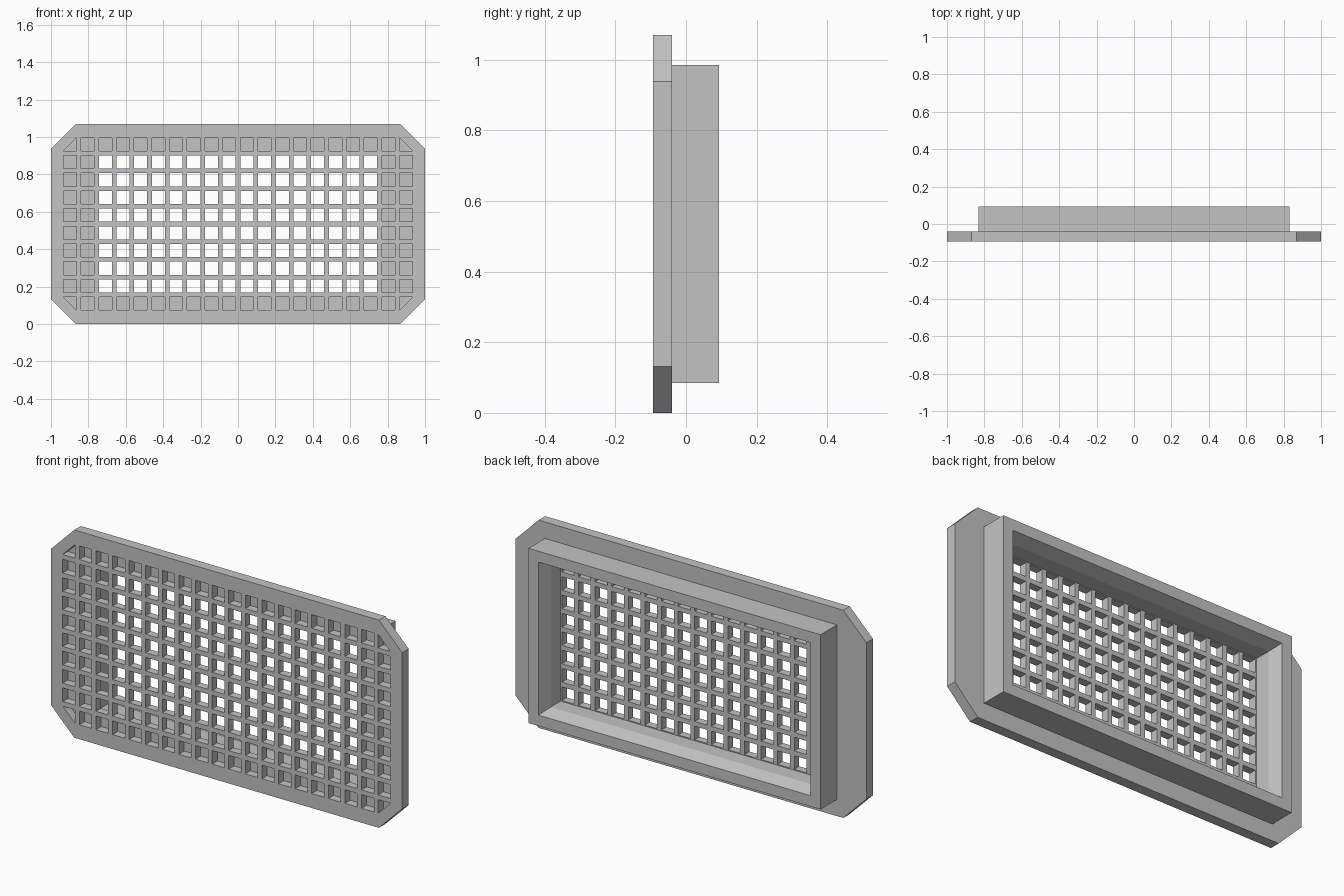
import bpy, bmesh

if "Cube" in bpy.data.objects:
    bpy.data.objects.remove(bpy.data.objects["Cube"])

MID = 0.535            # height of the centre line
PITCH, HALF = 0.0946, 0.035
FRONT, PLATE_BACK, BACK = -0.093, -0.04, 0.093

grey = bpy.data.materials.new("plain grey")
grey.diffuse_color = (0.55, 0.55, 0.55, 1)
grey.use_nodes = True
grey.node_tree.nodes["Principled BSDF"].inputs["Base Color"].default_value = grey.diffuse_color


def add_loft(bm, sections):
    """Closed solid through matching outlines; each section is (y, [(x, z), ...])."""
    rings = [[bm.verts.new((x, y, z + MID)) for x, z in pts] for y, pts in sections]
    n = len(rings[0])
    bm.faces.new(rings[0])
    bm.faces.new(rings[-1][::-1])
    for a, b in zip(rings, rings[1:]):
        for i in range(n):
            j = (i + 1) % n
            bm.faces.new((a[j], a[i], b[i], b[j]))


def make_object(name, bm):
    bmesh.ops.recalc_face_normals(bm, faces=bm.faces)
    mesh = bpy.data.meshes.new(name)
    bm.to_mesh(mesh)
    bm.free()
    mesh.materials.append(grey)
    ob = bpy.data.objects.new(name, mesh)
    bpy.context.collection.objects.link(ob)
    return ob


def loft_object(name, sections):
    bm = bmesh.new()
    add_loft(bm, sections)
    return make_object(name, bm)


def rect(hx, hz, cx=0, cz=0):
    return [(cx - hx, cz - hz), (cx + hx, cz - hz), (cx + hx, cz + hz), (cx - hx, cz + hz)]


def combine(target, tool, operation):
    mod = target.modifiers.new(operation.lower(), 'BOOLEAN')
    mod.operation, mod.solver, mod.object = operation, 'EXACT', tool
    bpy.context.view_layer.objects.active = target
    bpy.ops.object.modifier_apply(modifier=mod.name)
    bpy.data.objects.remove(tool)


# Front plate with cut corners
w, h, c = 1.0, 0.535, 0.132
octagon = [(-w + c, -h), (w - c, -h), (w, -h + c), (w, h - c),
           (w - c, h), (-w + c, h), (-w, h - c), (-w, -h + c)]
cover = loft_object("grille_cover", [(FRONT, octagon), (PLATE_BACK, octagon)])

# Rectangular collar behind the plate
collar = loft_object("collar", [(-0.046, rect(0.832, 0.45)), (BACK, rect(0.832, 0.45))])
combine(cover, collar, 'UNION')

# Opening in the collar, flared towards the back
pocket = loft_object("pocket_cutter", [
    (-0.053, rect(0.752, 0.371)), (0.028, rect(0.752, 0.371)),
    (BACK, rect(0.775, 0.394)), (BACK + 0.02, rect(0.782, 0.401))])
combine(cover, pocket, 'DIFFERENCE')

# Grid of square holes; the four corner holes are triangles
bm = bmesh.new()
for i in range(20):
    for j in range(10):
        cx, cz = (i - 9.5) * PITCH, (j - 4.5) * PITCH
        pts = rect(HALF, HALF, cx, cz)
        if i in (0, 19) and j in (0, 9):
            pts.remove(max(pts, key=lambda p: abs(p[0]) + abs(p[1])))
        add_loft(bm, [(FRONT - 0.02, pts), (-0.051, pts)])
holes = make_object("hole_cutter", bm)
combine(cover, holes, 'DIFFERENCE')

for poly in cover.data.polygons:
    poly.use_smooth = False
    poly.material_index = 0
